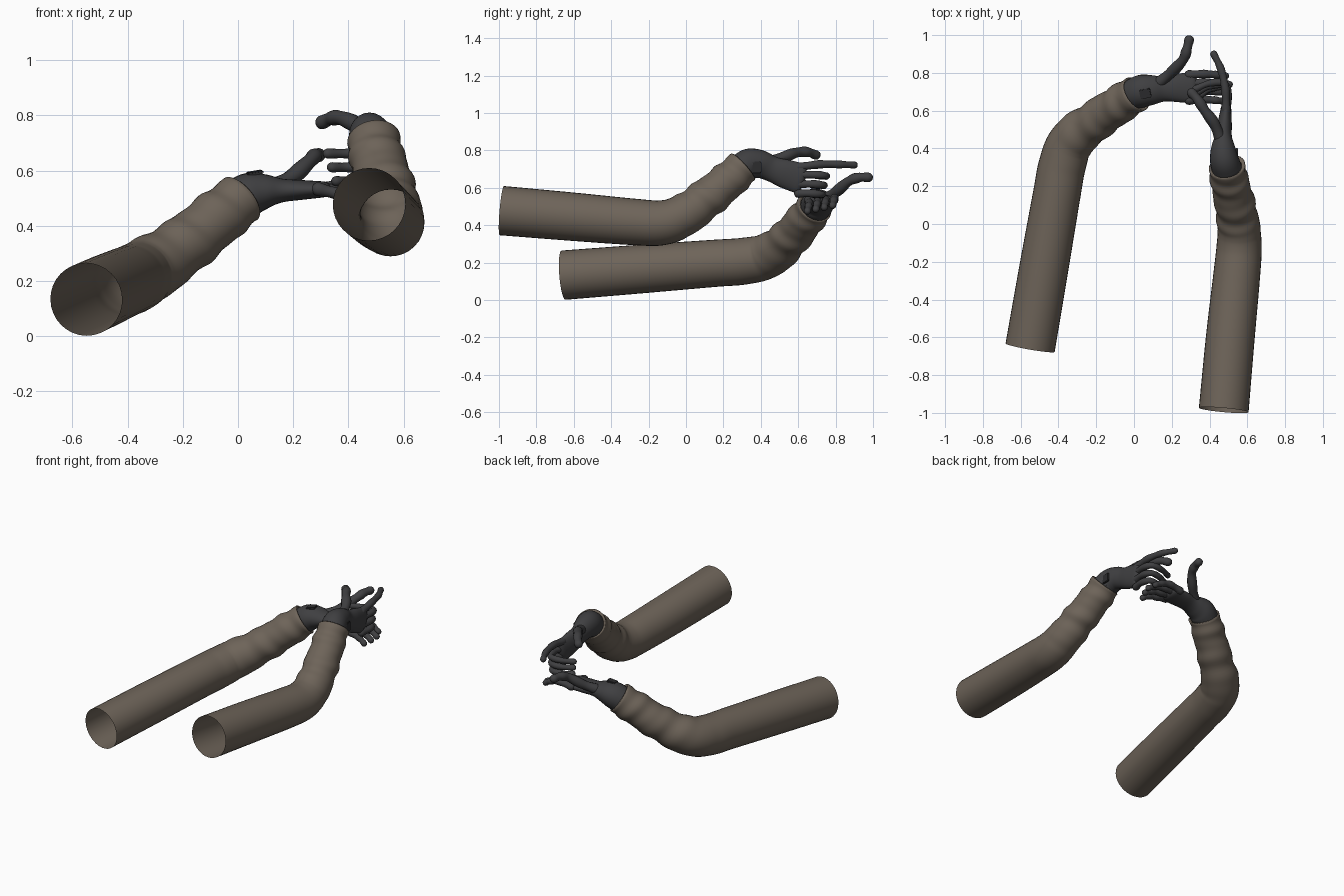
import bpy, bmesh, math
from mathutils import Vector

cube = bpy.data.objects.get("Cube")
if cube:
    bpy.data.objects.remove(cube, do_unlink=True)


def material(name, rgb):
    m = bpy.data.materials.new(name)
    m.use_nodes = True
    m.diffuse_color = (*rgb, 1)
    m.node_tree.nodes["Principled BSDF"].inputs["Base Color"].default_value = (*rgb, 1)
    return m


CLOTH = material("brown cloth", (0.155, 0.127, 0.1))
GLOVE = material("charcoal glove", (0.05, 0.05, 0.053))
PAD = material("black pad", (0.025, 0.025, 0.027))
UP = Vector((0, 0, 1))


def spline(points, steps):
    """Smooth path through (x, y, z, half width, half thickness) points."""
    p = [Vector(q) for q in points]
    p = [2 * p[0] - p[1]] + p + [2 * p[-1] - p[-2]]
    out = []
    for i in range(1, len(p) - 2):
        a, b, c, d = p[i - 1:i + 3]
        for s in range(steps):
            t = s / steps
            out.append(0.5 * (2 * b + (c - a) * t + (2 * a - 5 * b + 4 * c - d) * t * t
                              + (3 * b - a - 3 * c + d) * t ** 3))
    return out + [p[-2]]


def sweep(name, points, mat, wide=UP, steps=6, sides=14, closed=True, shape=None):
    """Oval tube along a path, with rounded ends or an open start and a turned-in cuff."""
    path = spline(points, steps)
    n = len(path)
    centres = [q.to_3d() if len(q) == 3 else Vector(q[:3]) for q in path]
    rings = []
    for i in range(n):
        tan = (centres[min(i + 1, n - 1)] - centres[max(i - 1, 0)]).normalized()
        rings.append((centres[i], tan, path[i][3], path[i][4], i / (n - 1)))
    # Extra rings close the ends
    c, tan, w, h, u = rings[-1]
    if closed:
        c0, t0, w0, h0, u0 = rings[0]
        arcs = [math.radians(d) for d in (30, 55, 75, 87)]
        end = [(c + tan * h * math.sin(k), tan, w * math.cos(k), h * math.cos(k), 1) for k in arcs]
        start = [(c0 - t0 * h0 * math.sin(k), t0, w0 * math.cos(k), h0 * math.cos(k), 0) for k in arcs]
        rings = start[::-1] + rings + end
    else:
        rings += [(c + tan * 0.004, tan, w * 0.95, h * 0.95, 1),
                  (c - tan * 0.01, tan, w * 0.8, h * 0.8, 1)]
    bm = bmesh.new()
    loops = []
    for c, tan, w, h, u in rings:
        side = (wide - tan * wide.dot(tan)).normalized()
        other = tan.cross(side)
        loop = []
        for j in range(sides):
            a = math.tau * j / sides
            k = shape(u, a) if shape else 1
            loop.append(bm.verts.new(c + (side * math.cos(a) * w + other * math.sin(a) * h) * k))
        loops.append(loop)
    for low, high in zip(loops, loops[1:]):
        for j in range(sides):
            k = (j + 1) % sides
            bm.faces.new((low[j], low[k], high[k], high[j]))
    if closed:
        bm.faces.new(loops[0][::-1])
        bm.faces.new(loops[-1])
    return finish(name, bm, mat)


def finish(name, bm, mat, smooth=True):
    for f in bm.faces:
        f.smooth = smooth
    me = bpy.data.meshes.new(name)
    bm.to_mesh(me)
    bm.free()
    me.materials.append(mat)
    ob = bpy.data.objects.new(name, me)
    bpy.context.collection.objects.link(ob)
    return ob


def folds(u, a):
    """Slanting cloth creases below the elbow."""
    env = min(max((u - 0.5) / 0.15, 0), 1)
    return 1 + env * (0.035 * math.sin(44 * u + 1.3 * math.sin(a + 1))
                      + 0.02 * math.sin(71 * u + 2 * math.cos(a)))


def joints(u, a):
    """Slight swelling at the finger joints."""
    return 1 + 0.07 * math.cos(u * math.tau * 3)


def finger(name, points, r, wide):
    n = len(points) - 1
    radii = [r * (1 - 0.22 * i / n) for i in range(n + 1)]
    return sweep(name, [(*p, k, k) for p, k in zip(points, radii)], GLOVE, wide,
                 steps=8, sides=12, shape=joints)


def pad(name, centre, normal, along, size):
    """Small bevelled plate on a glove."""
    bm = bmesh.new()
    bmesh.ops.create_cube(bm, size=1)
    bmesh.ops.scale(bm, vec=size, verts=bm.verts)
    bmesh.ops.bevel(bm, geom=list(bm.edges), offset=0.004, segments=2, affect='EDGES')
    ob = finish(name, bm, PAD, False)
    z = Vector(normal).normalized()
    x = Vector(along)
    x = (x - z * x.dot(z)).normalized()
    y = z.cross(x)
    for v in ob.data.vertices:
        v.co = Vector(centre) + x * v.co.x + y * v.co.y + z * v.co.z


# Sleeves, open at the shoulder
sleeves = {
    "right_sleeve": [(-0.55, -0.655, 0.133, 0.132), (-0.48, -0.25, 0.165, 0.13),
                     (-0.41, 0.15, 0.196, 0.126), (-0.38, 0.31, 0.208, 0.125),
                     (-0.33, 0.44, 0.238, 0.12), (-0.2, 0.55, 0.325, 0.107),
                     (-0.09, 0.625, 0.415, 0.102), (0.01, 0.69, 0.495, 0.097)],
    "left_sleeve": [(0.475, -0.985, 0.478, 0.132), (0.51, -0.6, 0.445, 0.129),
                    (0.543, -0.28, 0.418, 0.124), (0.556, -0.13, 0.413, 0.12),
                    (0.555, -0.02, 0.45, 0.113), (0.535, 0.1, 0.535, 0.107),
                    (0.51, 0.21, 0.625, 0.101), (0.49, 0.305, 0.71, 0.096)],
}
for name, pts in sleeves.items():
    sweep(name, [(*p, p[3]) for p in pts], CLOTH, steps=10, sides=32, closed=False, shape=folds)

# Gloved wrists and palms: right hand palm down, left hand thumb up
ACROSS = Vector((0, 1, 0))
sweep("right_palm", [(-0.02, 0.68, 0.475, 0.08, 0.08), (0.04, 0.703, 0.512, 0.087, 0.08),
                     (0.1, 0.71, 0.525, 0.078, 0.063), (0.16, 0.715, 0.528, 0.066, 0.043),
                     (0.23, 0.72, 0.53, 0.075, 0.036), (0.31, 0.722, 0.532, 0.082, 0.029)],
      GLOVE, ACROSS, sides=24)
sweep("left_palm", [(0.492, 0.29, 0.7, 0.08, 0.08), (0.478, 0.34, 0.727, 0.083, 0.076),
                    (0.472, 0.4, 0.725, 0.075, 0.065), (0.473, 0.46, 0.7, 0.068, 0.046),
                    (0.48, 0.53, 0.675, 0.077, 0.038), (0.487, 0.61, 0.65, 0.082, 0.028)],
      GLOVE, UP, sides=24)

# Thumbs
finger("right_thumb", [(0.13, 0.745, 0.54), (0.2, 0.805, 0.58), (0.26, 0.87, 0.635),
                       (0.28, 0.925, 0.655), (0.292, 0.975, 0.656)], 0.031, UP)
finger("left_thumb", [(0.462, 0.44, 0.735), (0.425, 0.53, 0.768), (0.375, 0.6, 0.79),
                      (0.34, 0.655, 0.79), (0.305, 0.695, 0.775)], 0.031, UP)

# Right fingers, reaching across and drooping at the tips
names = ("index", "middle", "ring", "little")
for i, name in enumerate(names):
    y = 0.79 - 0.045 * i
    reach = (0.17, 0.19, 0.18, 0.16)[i]
    drop = 0.01 * i
    finger(f"right_{name}_finger",
           [(0.29, y, 0.533), (0.32 + reach * 0.3, y + 0.004, 0.545 - drop),
            (0.32 + reach * 0.7, y, 0.53 - drop), (0.315 + reach, y - 0.006, 0.505 - drop)],
           0.023, ACROSS)

# Left fingers: index pointing, the rest curled inwards
finger("left_index_finger", [(0.487, 0.6, 0.71), (0.484, 0.71, 0.725),
                             (0.46, 0.82, 0.725), (0.422, 0.9, 0.722)], 0.023, UP)
for i, name in enumerate(names[1:]):
    z = 0.67 - 0.05 * i
    tip = 0.325 + 0.015 * i
    finger(f"left_{name}_finger",
           [(0.488, 0.6, z), (0.497, 0.685 - 0.01 * i, z), (0.475, 0.745 - 0.01 * i, z - 0.005),
            (0.4, 0.745 - 0.015 * i, z - 0.008), (tip, 0.715 - 0.015 * i, z - 0.008)],
           0.022, UP)

# Wrist pads
pad("right_wrist_pad", (0.06, 0.69, 0.592), (-0.15, -0.1, 1), (1, 0.2, 0), (0.06, 0.05, 0.012))
pad("left_wrist_pad", (0.544, 0.375, 0.71), (1, 0, 0), (0, 1, 0), (0.055, 0.06, 0.014))
